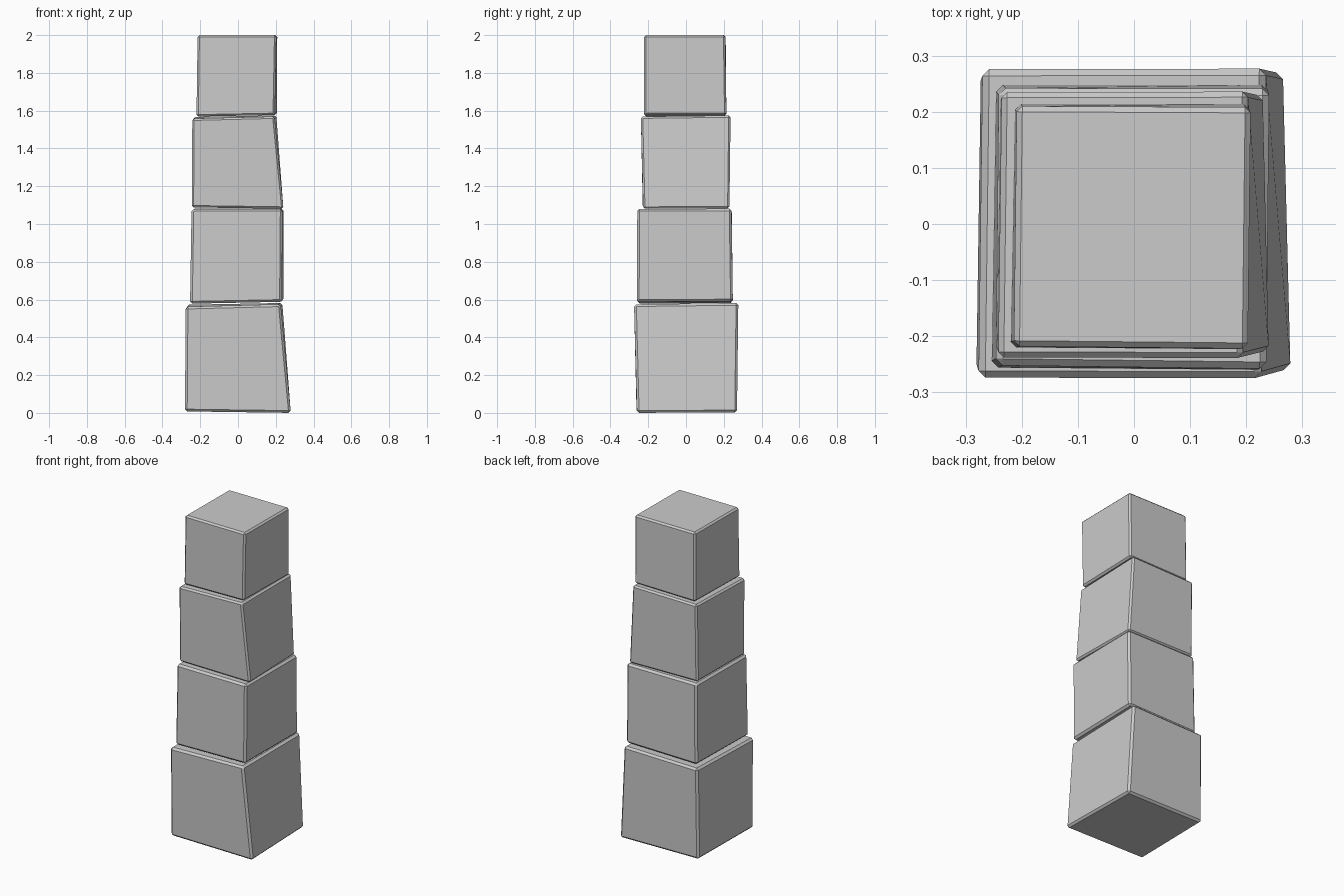
import bpy, bmesh

# corner order for each ring: front left, front right, back right, back left
RINGS = [(0, 1, 2, 3), (4, 5, 6, 7)]


def block(name, bottom, top, bevel):
    """Slightly crooked box from two corner rings, with chamfered edges."""
    bm = bmesh.new()
    v = [bm.verts.new(p) for p in bottom + top]
    bm.faces.new([v[i] for i in reversed(RINGS[0])])
    bm.faces.new([v[i] for i in RINGS[1]])
    for i in range(4):
        j = (i + 1) % 4
        bm.faces.new((v[i], v[j], v[j + 4], v[i + 4]))
    bmesh.ops.bevel(bm, geom=bm.edges[:], offset=bevel, offset_type='OFFSET',
                    segments=1, profile=0.5, affect='EDGES')
    bmesh.ops.recalc_face_normals(bm, faces=bm.faces[:])
    mesh = bpy.data.meshes.new(name)
    bm.to_mesh(mesh)
    bm.free()
    bpy.context.collection.objects.link(bpy.data.objects.new(name, mesh))


# Bottom block, leaning in on the right
block("bottom_block",
      [(-0.281, -0.262, 0.008), (0.28, -0.26, 0.0), (0.266, 0.27, 0.003), (-0.273, 0.268, 0.008)],
      [(-0.277, -0.274, 0.562), (0.226, -0.275, 0.575), (0.235, 0.277, 0.582), (-0.27, 0.276, 0.573)],
      0.012)

# Lower middle block
block("lower_middle_block",
      [(-0.254, -0.256, 0.578), (0.232, -0.26, 0.588), (0.24, 0.248, 0.59), (-0.246, 0.248, 0.582)],
      [(-0.246, -0.252, 1.08), (0.236, -0.258, 1.08), (0.241, 0.241, 1.081), (-0.241, 0.242, 1.081)],
      0.012)

# Upper middle block, leaning in like the bottom one
block("upper_middle_block",
      [(-0.245, -0.229, 1.088), (0.241, -0.227, 1.081), (0.23, 0.23, 1.083), (-0.238, 0.228, 1.088)],
      [(-0.242, -0.238, 1.558), (0.193, -0.239, 1.569), (0.203, 0.236, 1.575), (-0.236, 0.235, 1.567)],
      0.010)

# Top block
block("top_block",
      [(-0.22, -0.22, 1.569), (0.195, -0.223, 1.577), (0.206, 0.214, 1.578), (-0.212, 0.214, 1.572)],
      [(-0.214, -0.218, 2.0), (0.203, -0.222, 2.0), (0.208, 0.208, 2.0), (-0.209, 0.21, 2.0)],
      0.010)
